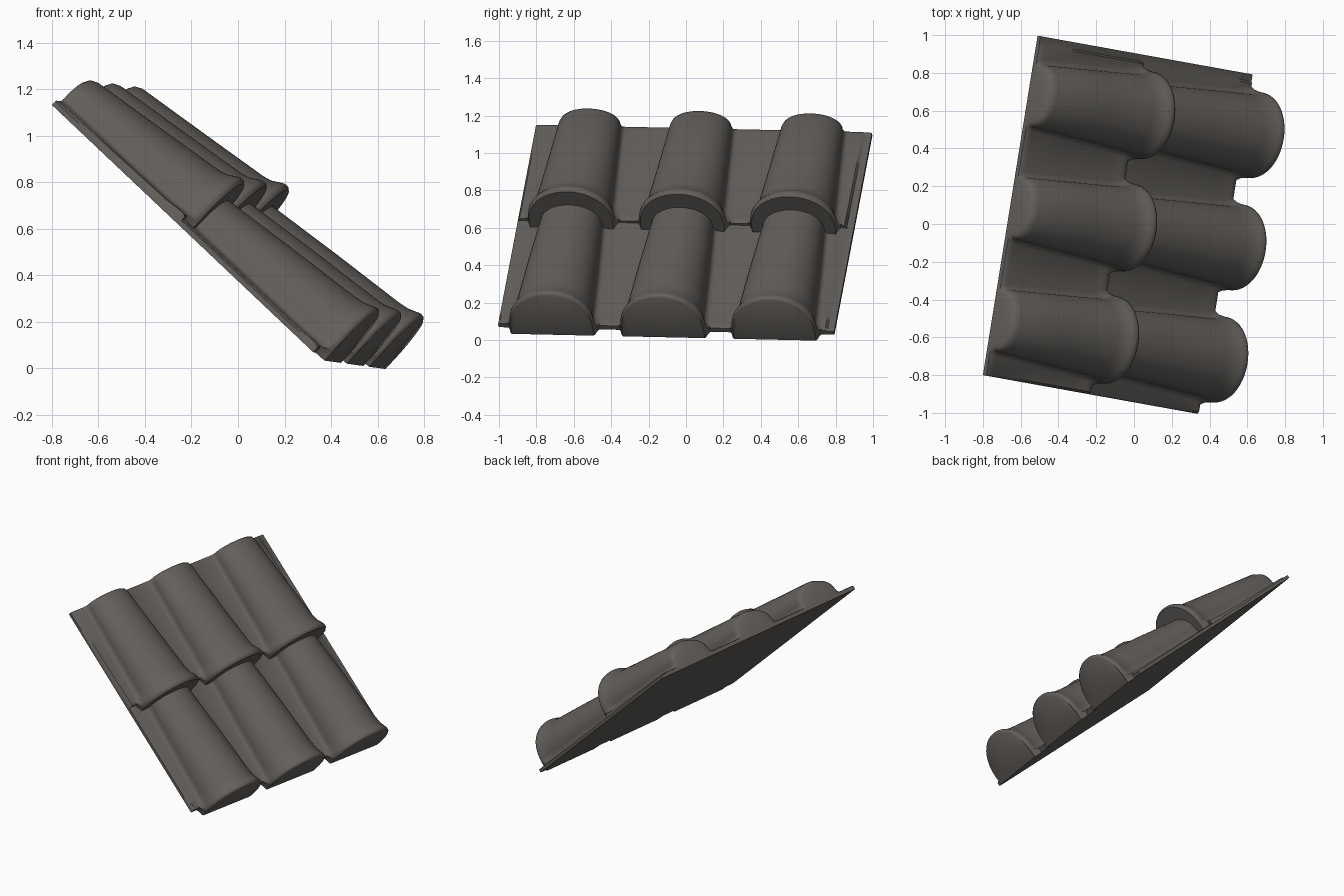
import bpy, bmesh, math
from mathutils import Vector

if "Cube" in bpy.data.objects:
    bpy.data.objects.remove(bpy.data.objects["Cube"])

# Roof plane: u runs down the slope, v across it, h away from it
ORIGIN = Vector((-0.8, -0.8, 1.132))
DOWN = Vector((1.11, -0.2, -1.05)).normalized()
ACROSS = Vector((0.29, 1.8, -0.04)).normalized()
UP = DOWN.cross(ACROSS).normalized()
WIDTH = 1.82
CENTRES = (0.30, 0.902, 1.504)
ARCH_STEPS = 28

clay = bpy.data.materials.new("dark_grey_brown_clay")
clay.diffuse_color = (0.125, 0.115, 0.105, 1)
clay.use_nodes = True
clay.node_tree.nodes["Principled BSDF"].inputs["Base Color"].default_value = clay.diffuse_color


def place(u, v, h):
    return ORIGIN + DOWN * u + ACROSS * v + UP * h


def cross_section(half, top, pan):
    """Points (v, h, k) across the roof; k is 1 on the barrels, 0 on the pans."""
    pts = [(0, 0.022, 0), (0.012, pan, 0)]
    for c in CENTRES:
        pts += [(c - half - 0.022, pan, 0), (c - half - 0.007, pan + 0.008, 0.5)]
        for i in range(ARCH_STEPS + 1):
            a = math.pi * (1 - i / ARCH_STEPS)
            s = max(math.sin(a), 0)
            pts.append((c + half * math.cos(a), pan + 0.025 + (top - pan - 0.025) * s ** 0.92, 1))
        pts += [(c + half + 0.007, pan + 0.008, 0.5), (c + half + 0.022, pan, 0)]
    pts += [(1.772, pan, 0), (1.782, 0.022, 0), (WIDTH, 0.022, 0)]
    return pts


def course(name, stations):
    """Loft one row of barrel tiles with the pans between them."""
    bm = bmesh.new()
    u0, u1 = stations[0][0], stations[-1][0]
    tops, bottoms = [], []
    for u, half, top, pan in stations:
        t = (u - u0) / (u1 - u0)
        upper, lower = [], []
        for v, h, k in cross_section(half, top, pan):
            uu = u - 0.05 * (1 - k) * t
            upper.append(bm.verts.new(place(uu, v, h)))
            lower.append(bm.verts.new(place(uu, v, 0)))
        tops.append(upper)
        bottoms.append(lower)
    n = len(tops[0])
    for j in range(len(stations) - 1):
        for rows in (tops, bottoms):
            for i in range(n - 1):
                bm.faces.new((rows[j][i], rows[j][i + 1], rows[j + 1][i + 1], rows[j + 1][i]))
        for i in (0, n - 1):
            bm.faces.new((tops[j][i], tops[j + 1][i], bottoms[j + 1][i], bottoms[j][i]))
    for j in (0, -1):
        for i in range(n - 1):
            bm.faces.new((tops[j][i], tops[j][i + 1], bottoms[j][i + 1], bottoms[j][i]))
    bmesh.ops.recalc_face_normals(bm, faces=bm.faces)
    mesh = bpy.data.meshes.new(name)
    bm.to_mesh(mesh)
    bm.free()
    mesh.materials.append(clay)
    ob = bpy.data.objects.new(name, mesh)
    bpy.context.collection.objects.link(ob)
    bpy.ops.object.select_all(action='DESELECT')
    ob.select_set(True)
    bpy.context.view_layer.objects.active = ob
    bpy.ops.object.shade_smooth_by_angle(angle=math.radians(45))


# Each station: u, barrel half width, barrel height, pan height
# Upper row, flaring into a rounded lip
course("upper_tile_row", [
    (0.0, 0.150, 0.145, 0.026), (0.012, 0.162, 0.165, 0.030), (0.04, 0.168, 0.178, 0.032),
    (0.38, 0.188, 0.222, 0.036), (0.68, 0.207, 0.262, 0.042), (0.72, 0.214, 0.272, 0.045),
    (0.75, 0.226, 0.290, 0.048), (0.772, 0.234, 0.302, 0.050), (0.79, 0.234, 0.302, 0.048),
    (0.802, 0.226, 0.292, 0.042)])

# Lower row, tucked under the upper lip
course("lower_tile_row", [
    (0.70, 0.160, 0.185, 0.028), (0.82, 0.168, 0.198, 0.028), (1.15, 0.190, 0.235, 0.030),
    (1.48, 0.208, 0.268, 0.032), (1.53, 0.213, 0.276, 0.034), (1.565, 0.224, 0.290, 0.036),
    (1.585, 0.230, 0.298, 0.036), (1.60, 0.230, 0.297, 0.034), (1.61, 0.222, 0.286, 0.028)])
